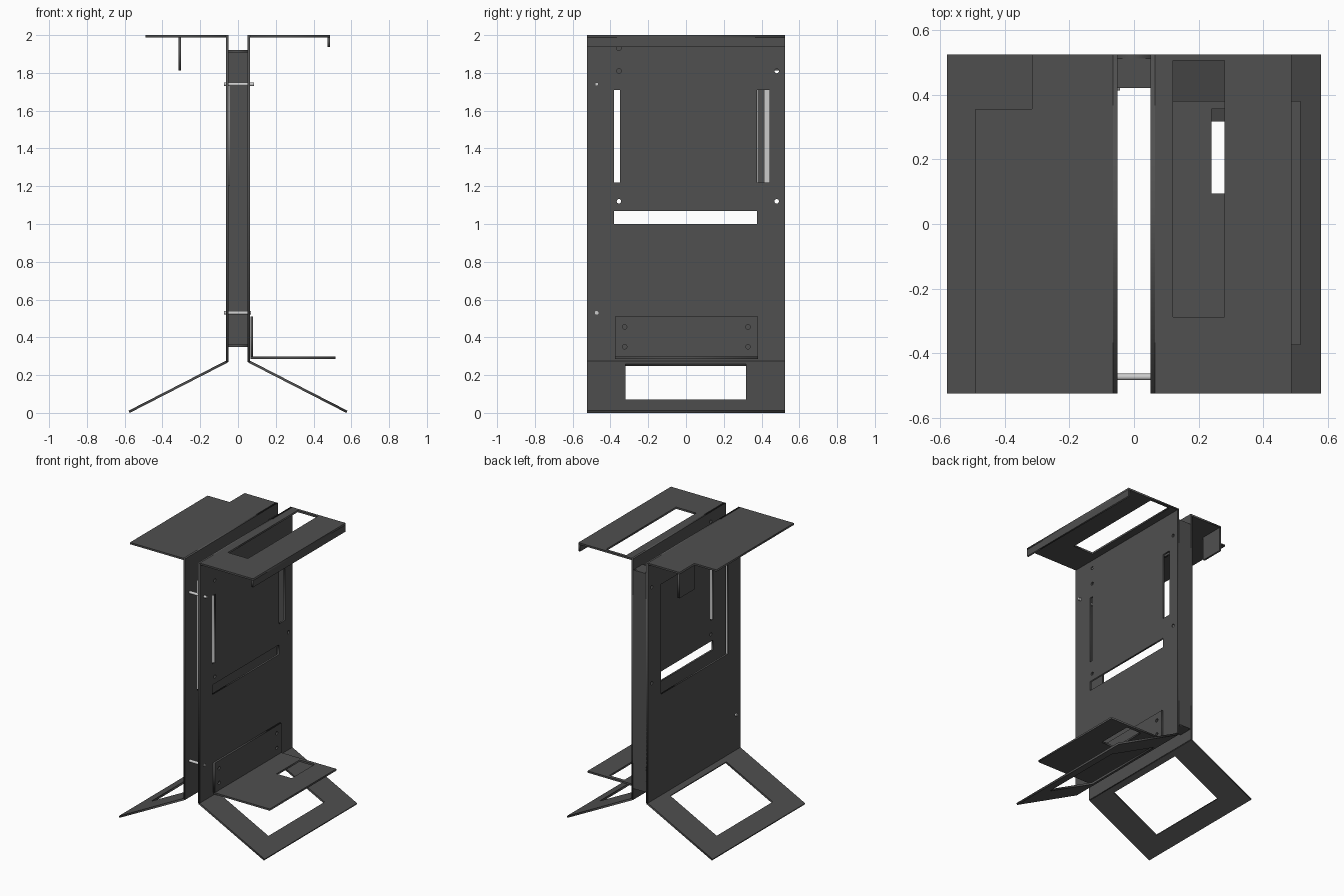
import bpy
import math
from mathutils import Matrix, Vector

cube = bpy.data.objects.get("Cube")
if cube:
    bpy.data.objects.remove(cube, do_unlink=True)


def material(name, value):
    m = bpy.data.materials.new(name)
    m.use_nodes = True
    colour = (value, value, value, 1)
    m.diffuse_color = colour
    m.node_tree.nodes["Principled BSDF"].inputs["Base Color"].default_value = colour
    return m


DARK = material("dark grey steel", 0.08)
LIGHT = material("light grey metal", 0.6)
X, Y, Z = Vector((1, 0, 0)), Vector((0, 1, 0)), Vector((0, 0, 1))
T = 0.013      # sheet thickness
HALF = 0.525   # half depth of the stand


def rect(u0, u1, v0, v1):
    return [(u0, v0), (u1, v0), (u1, v1), (u0, v1)]


def disc(u, v, r=0.012, n=16):
    return [(u + r * math.cos(i * math.tau / n), v + r * math.sin(i * math.tau / n))
            for i in range(n)]


def sheet(name, outline, holes, origin, u, v, mat=DARK, t=T):
    """Flat sheet with cut-outs, lying in the plane of u and v."""
    curve = bpy.data.curves.new(name, "CURVE")
    curve.dimensions = "2D"
    curve.fill_mode = "BOTH"
    curve.extrude = t / 2
    for loop in [outline] + holes:
        s = curve.splines.new("POLY")
        s.points.add(len(loop) - 1)
        for p, (a, b) in zip(s.points, loop):
            p.co = (a, b, 0, 1)
        s.use_cyclic_u = True
    temp = bpy.data.objects.new(name + "_outline", curve)
    bpy.context.collection.objects.link(temp)
    bpy.context.view_layer.update()
    deps = bpy.context.evaluated_depsgraph_get()
    mesh = bpy.data.meshes.new_from_object(temp.evaluated_get(deps))
    bpy.data.objects.remove(temp, do_unlink=True)
    mesh.materials.clear()
    mesh.materials.append(mat)
    n = u.cross(v)
    mesh.transform(Matrix.Translation(origin) @ Matrix((u, v, n)).transposed().to_4x4())
    obj = bpy.data.objects.new(name, mesh)
    bpy.context.collection.objects.link(obj)
    return obj


def rod(name, x0, x1, y, z, r=0.01):
    bpy.ops.mesh.primitive_cylinder_add(vertices=24, radius=r, depth=x1 - x0,
                                        location=((x0 + x1) / 2, y, z),
                                        rotation=(0, math.pi / 2, 0))
    obj = bpy.context.object
    obj.name = name
    obj.data.materials.append(LIGHT)
    bpy.ops.object.shade_smooth_by_angle()


# Upright side panels
side = rect(-HALF, HALF, 0.27, 2.0)
back_holes = [disc(0.48, z) for z in (1.12, 1.81)]
left_holes = [rect(-0.38, -0.35, 1.22, 1.71), rect(0.375, 0.443, 1.22, 1.71),
              rect(-0.38, 0.375, 1.0, 1.07)]
left_holes += [disc(-0.355, z) for z in (1.12, 1.81, 1.93)]
sheet("left_panel", side, left_holes + back_holes, X * 0.058, Y, Z)
sheet("right_panel", side, [rect(-0.385, 0.378, 1.0, 1.79)] + back_holes, X * -0.058, Y, Z)

# Back wall with a folded tab at each end
sheet("back_wall", rect(-0.052, 0.052, 0.35, 1.92), [], Y * (HALF - T / 2), X, Z)
for name, z in (("top", 1.92 - T / 2), ("bottom", 0.35 + T / 2)):
    sheet(name + "_back_tab", rect(-0.052, 0.052, 0.42, HALF - T), [], Z * z, X, Y)

# Light strip behind the rear slot
sheet("slot_strip", rect(0.413, 0.445, 1.2, 1.73), [], X * -0.047, Y, Z, LIGHT, 0.008)

# Splayed feet with windows
for name, s in (("left", 1), ("right", -1)):
    start, end = Vector((s * 0.058, 0, 0.272)), Vector((s * 0.576, 0, 0.006))
    slope = end - start
    sheet(name + "_foot", rect(-HALF, HALF, 0, slope.length),
          [rect(-0.32, 0.317, 0.04, 0.455)], start, Y, slope.normalized())

# Left shelf on top with a window and a turned-down lip
top = Z * (2 - T / 2)
sheet("left_shelf", rect(0.052, 0.487, -HALF, HALF), [rect(0.12, 0.28, -0.287, 0.505)],
      top, X, Y)
sheet("left_shelf_lip", rect(-HALF, HALF, 1.938, 2 - T), [], X * (0.487 - T / 2), Y, Z)

# Right shelf on top with a notched corner and a turned-down tab
notched = [(-0.49, -HALF), (-0.052, -HALF), (-0.052, HALF), (-0.315, HALF),
           (-0.315, 0.355), (-0.49, 0.355)]
sheet("right_shelf", notched, [], top, X, Y)
sheet("right_shelf_tab", rect(0.355, HALF, 1.813, 2 - T), [], X * (-0.315 + T / 2), Y, Z)

# Lower tray bracket
sheet("tray", rect(0.066, 0.515, -0.375, 0.38), [rect(0.24, 0.36, 0.095, 0.355)],
      Z * 0.291, X, Y)
sheet("tray_flange", rect(-0.375, 0.38, 0.297, 0.51),
      [disc(y, z) for y in (-0.325, 0.328) for z in (0.35, 0.455)], X * 0.072, Y, Z)

# Cross rods near the front edge
rod("upper_rod", -0.075, 0.085, -0.473, 1.74)
rod("lower_rod", -0.075, 0.07, -0.473, 0.53)
